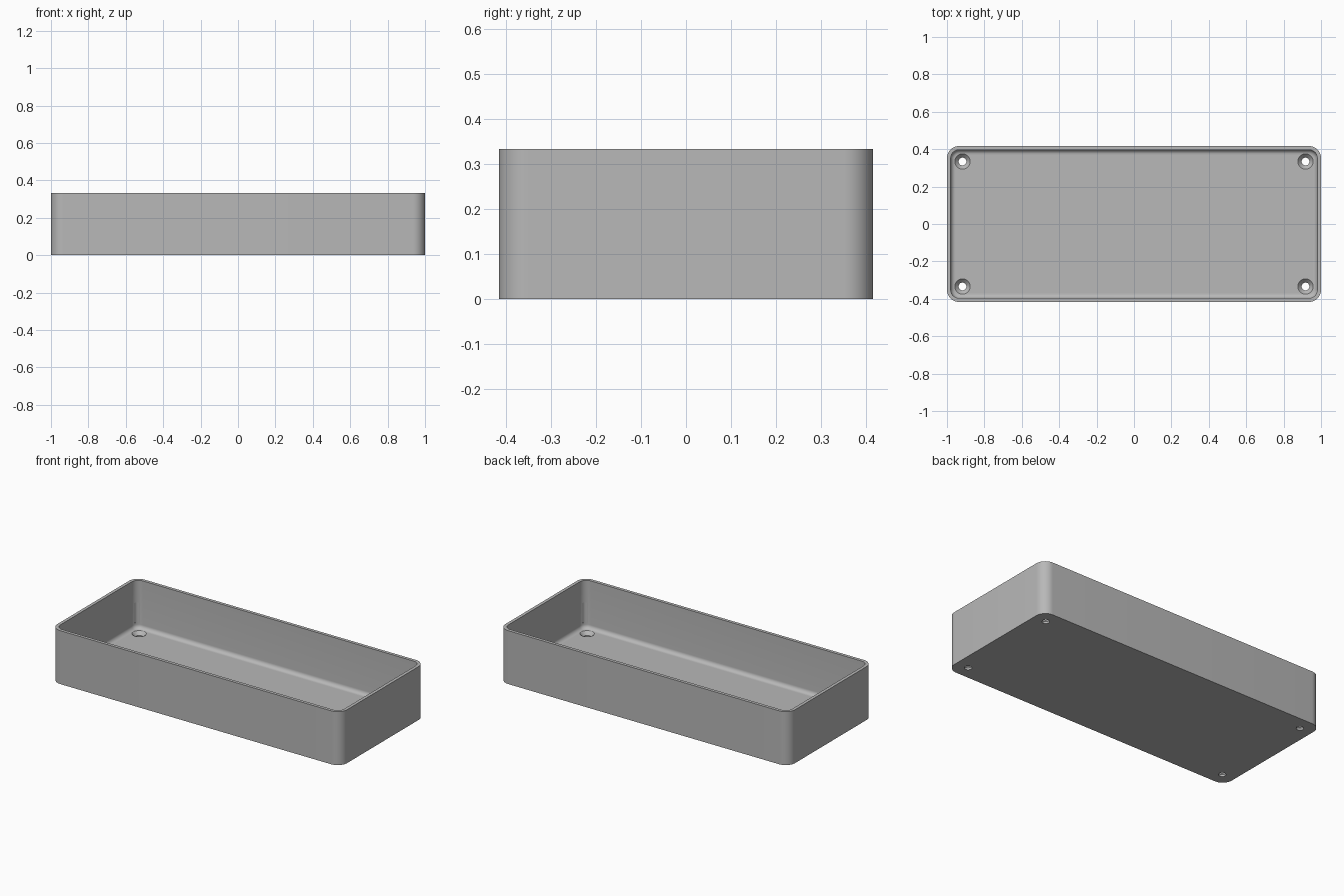
import bpy, bmesh, math
from mathutils import Matrix

cube = bpy.data.objects.get("Cube")
if cube:
    bpy.data.objects.remove(cube, do_unlink=True)

HX, HY, HEIGHT = 1.0, 0.4167, 0.3333
WALL, FLOOR, CORNER, FILLET = 0.02, 0.033, 0.065, 0.025
STEPS = 12

grey = bpy.data.materials.new("Mid grey")
grey.use_nodes = True
grey.diffuse_color = (0.48, 0.48, 0.48, 1)
grey.node_tree.nodes["Principled BSDF"].inputs["Base Color"].default_value = grey.diffuse_color


def finish(bm, name):
    bmesh.ops.recalc_face_normals(bm, faces=bm.faces[:])
    mesh = bpy.data.meshes.new(name)
    bm.to_mesh(mesh)
    bm.free()
    mesh.materials.append(grey)
    obj = bpy.data.objects.new(name, mesh)
    bpy.context.collection.objects.link(obj)
    return obj


def ring(bm, inset, z):
    """Rounded rectangle, moved inwards from the outer outline."""
    r = CORNER - inset
    verts = []
    for quarter, (sx, sy) in enumerate([(1, 1), (-1, 1), (-1, -1), (1, -1)]):
        for i in range(STEPS + 1):
            a = (quarter + i / STEPS) * math.pi / 2
            verts.append(bm.verts.new((sx * (HX - CORNER) + r * math.cos(a),
                                       sy * (HY - CORNER) + r * math.sin(a), z)))
    return verts


# Tray shell: outer wall, rim, inner wall, floor fillet
bm = bmesh.new()
levels = [(0, 0), (0, HEIGHT), (WALL, HEIGHT)]
for i in range(9):
    a = i / 8 * math.pi / 2
    levels.append((WALL + FILLET * (1 - math.cos(a)), FLOOR + FILLET * (1 - math.sin(a))))
rings = [ring(bm, *level) for level in levels]
for low, high in zip(rings, rings[1:]):
    for i in range(len(low)):
        j = (i + 1) % len(low)
        bm.faces.new((low[i], low[j], high[j], high[i]))
bm.faces.new(rings[0])
bm.faces.new(rings[-1])
tray = finish(bm, "tray")


def add_cylinder(bm, x, y, z0, z1, r0, r1):
    bmesh.ops.create_cone(bm, cap_ends=True, segments=32, radius1=r0, radius2=r1, depth=z1 - z0,
                          matrix=Matrix.Translation((x, y, (z0 + z1) / 2)))


def cut(name, *shape):
    """Cut the same round shape near all four corners."""
    bm = bmesh.new()
    x, y = shape[:2]
    for sx in (-1, 1):
        for sy in (-1, 1):
            add_cylinder(bm, sx * x, sy * y, *shape[2:])
    cutter = finish(bm, name)
    cutter.hide_render = True
    mod = tray.modifiers.new(name, 'BOOLEAN')
    mod.object = cutter
    mod.operation = 'DIFFERENCE'
    mod.solver = 'EXACT'
    bpy.context.view_layer.update()
    result = bpy.data.meshes.new_from_object(
        tray.evaluated_get(bpy.context.evaluated_depsgraph_get()))
    tray.modifiers.clear()
    tray.data = result
    bpy.data.objects.remove(cutter, do_unlink=True)


# Screw holes, their countersinks, and shallow corner reliefs
cut("screw_holes", 0.917, 0.334, -0.05, 0.1, 0.021, 0.021)
cut("countersinks", 0.917, 0.334, 0.012, 0.036, 0.021, 0.044)
relief = 0.0205
cut("corner_reliefs", HX - CORNER + relief, HY - CORNER + relief, 0.07, 0.195, 0.02, 0.02)

bpy.ops.object.select_all(action='DESELECT')
tray.select_set(True)
bpy.context.view_layer.objects.active = tray
bpy.ops.object.shade_smooth_by_angle(angle=math.radians(30))
